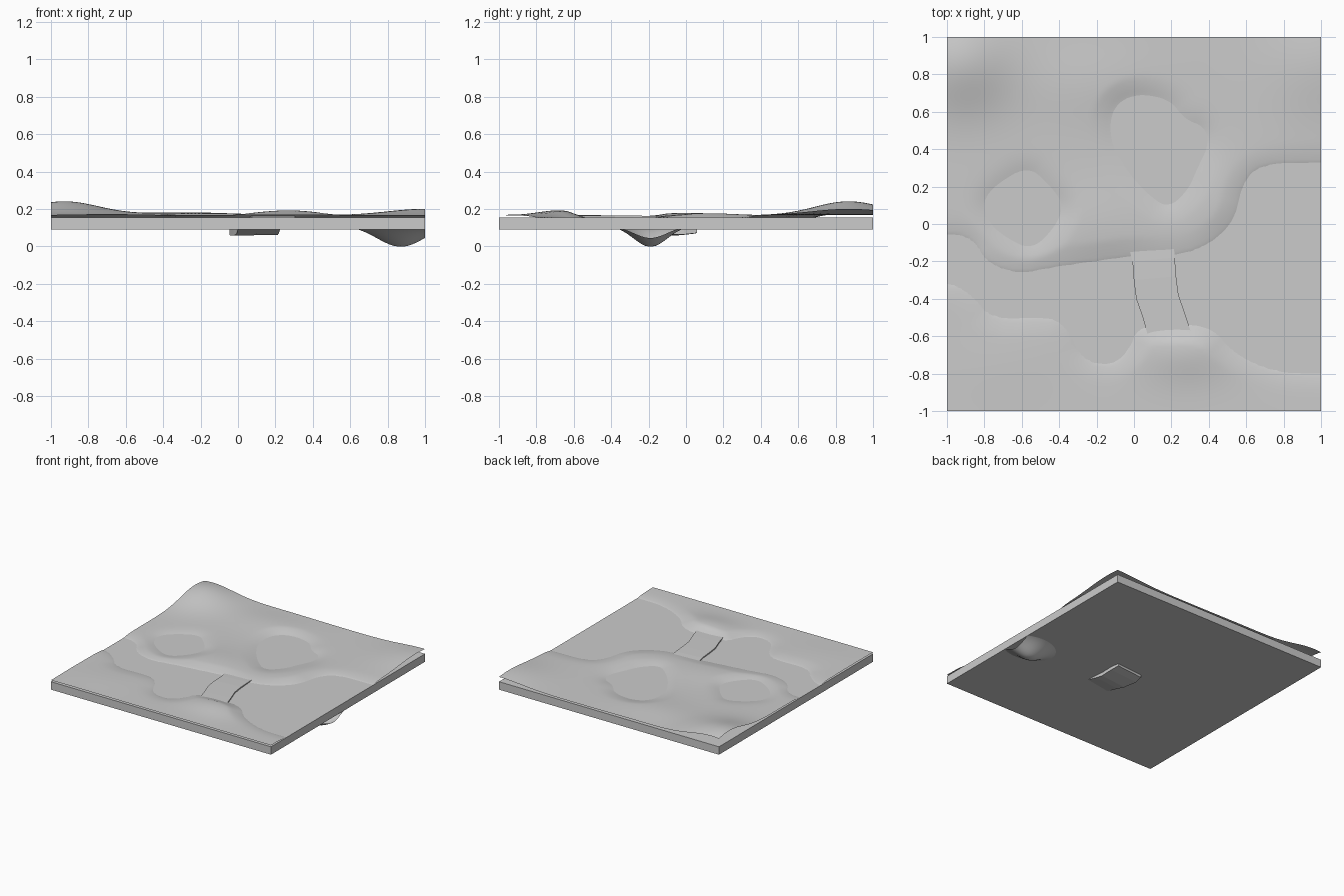
import bpy, math

if "Cube" in bpy.data.objects:
    bpy.data.objects.remove(bpy.data.objects["Cube"])

WATER = 0.155

grey = bpy.data.materials.new("light grey")
grey.diffuse_color = (0.6, 0.6, 0.6, 1)
grey.use_nodes = True
grey.node_tree.nodes["Principled BSDF"].inputs["Base Color"].default_value = grey.diffuse_color


def make_object(name, verts, faces, smooth=False):
    mesh = bpy.data.meshes.new(name)
    mesh.from_pydata(verts, [], faces)
    mesh.materials.append(grey)
    for p in mesh.polygons:
        p.use_smooth = smooth
    mesh.update()
    ob = bpy.data.objects.new(name, mesh)
    bpy.context.collection.objects.link(ob)
    return ob


def rounded(pts):
    """Corner-cut a closed outline twice."""
    for _ in range(2):
        out = []
        for (ax, ay), (bx, by) in zip(pts, pts[1:] + pts[:1]):
            out += [(ax * .75 + bx * .25, ay * .75 + by * .25),
                    (ax * .25 + bx * .75, ay * .25 + by * .75)]
        pts = out
    return list(zip(pts, pts[1:] + pts[:1]))


def signed_distance(x, y, segs):
    """Distance to an outline, positive inside."""
    best, inside = 9.0, False
    for (ax, ay), (bx, by) in segs:
        dx, dy = bx - ax, by - ay
        t = ((x - ax) * dx + (y - ay) * dy) / (dx * dx + dy * dy)
        t = min(1, max(0, t))
        ex, ey = ax + t * dx - x, ay + t * dy - y
        best = min(best, ex * ex + ey * ey)
        if (ay > y) != (by > y) and x < ax + (y - ay) / dy * dx:
            inside = not inside
    return math.sqrt(best) * (1 if inside else -1)


# Coastlines and lakes
north = rounded([(-1.5, 1.5), (-1.5, -.05), (-1, -.05), (-.86, -.08), (-.79, -.21),
                 (-.62, -.27), (-.42, -.23), (-.2, -.2), (0, -.17), (.25, -.17),
                 (.42, -.1), (.54, .02), (.58, .22), (.68, .32), (1, .33),
                 (1.5, .33), (1.5, 1.5)])
south = rounded([(-1.5, -1.5), (-1.5, -.28), (-1, -.3), (-.86, -.38), (-.76, -.51),
                 (-.45, -.49), (-.35, -.56), (-.28, -.72), (-.13, -.76), (-.03, -.68),
                 (.02, -.55), (.2, -.53), (.42, -.55), (.53, -.69), (.75, -.79),
                 (1, -.8), (1.5, -.8), (1.5, -1.5)])
west_lake = rounded([(-.81, .12), (-.74, .21), (-.57, .31), (-.46, .22), (-.37, .1),
                     (-.43, -.03), (-.55, -.14), (-.69, -.07), (-.78, .01)])
east_lake = rounded([(-.13, .45), (-.12, .62), (0, .7), (.19, .67), (.27, .56),
                     (.38, .52), (.4, .42), (.34, .3), (.29, .18), (.18, .08),
                     (.06, .17), (-.05, .3)])

# Hills and the deep sea pit: x, y, spread x, spread y, height
hills = [(-.93, .87, .19, .18, .074), (1, .87, .2, .2, .034),
         (.27, -.68, .17, .11, .026), (-.25, .75, .25, .15, .015),
         (.5, .1, .15, .15, .012), (-.2, 0, .22, .14, .013),
         (-.7, -.75, .2, .15, .006), (.87, -.19, .125, .09, -.113)]


def height(x, y):
    d = max(signed_distance(x, y, north), signed_distance(x, y, south))
    lake = max(signed_distance(x, y, west_lake), signed_distance(x, y, east_lake))
    d = min(d, -lake)
    if d > 0:
        z = WATER + .012 * math.tanh(d / .07)
        fade = min(1, d / .1)
    else:
        deep = .018 if lake > 0 else .044
        z = WATER + deep * math.tanh(d / .1)
        fade = 0
    for hx, hy, sx, sy, a in hills:
        g = a * math.exp(-((x - hx) / sx) ** 2 / 2 - ((y - hy) / sy) ** 2 / 2)
        z += g if a < 0 else g * fade
    return z


# Terrain: a thin open sheet
N = 110
verts = []
for j in range(N + 1):
    for i in range(N + 1):
        x, y = -1 + 2 * i / N, -1 + 2 * j / N
        verts.append((x, y, max(0, height(x, y))))
faces = [(j * (N + 1) + i, j * (N + 1) + i + 1, (j + 1) * (N + 1) + i + 1, (j + 1) * (N + 1) + i)
         for j in range(N) for i in range(N)]
make_object("terrain", verts, faces, True)

# Water slab
box = [(x, y, z) for z in (.09, WATER) for x, y in ((-1, -1), (1, -1), (1, 1), (-1, 1))]
sides = [(i, (i + 1) % 4, (i + 1) % 4 + 4, i + 4) for i in range(4)]
make_object("water_slab", box, [(3, 2, 1, 0), (4, 5, 6, 7)] + sides)

# Curved crossing between the shores: centre x, y, half width, bottom, top
path = [(.19, -.6, .115, .13, .164), (.16, -.5, .113, .12, .165),
        (.125, -.4, .113, .105, .165), (.112, -.3, .113, .088, .165),
        (.105, -.2, .113, .066, .163), (.095, -.14, .118, .058, .16),
        (.085, -.03, .13, .06, .145), (.085, .04, .12, .068, .12)]
verts, faces = [], []
for x, y, w, lo, hi in path:
    verts += [(x - w, y, lo), (x + w, y + .02, lo + .004), (x + w, y + .02, hi), (x - w, y, hi)]
for k in range(len(path) - 1):
    a = 4 * k
    faces += [(a + i, a + 4 + i, a + 4 + (i + 1) % 4, a + (i + 1) % 4) for i in range(4)]
e = 4 * (len(path) - 1)
faces += [(0, 1, 2, 3), (e + 3, e + 2, e + 1, e)]
make_object("crossing", verts, faces)
